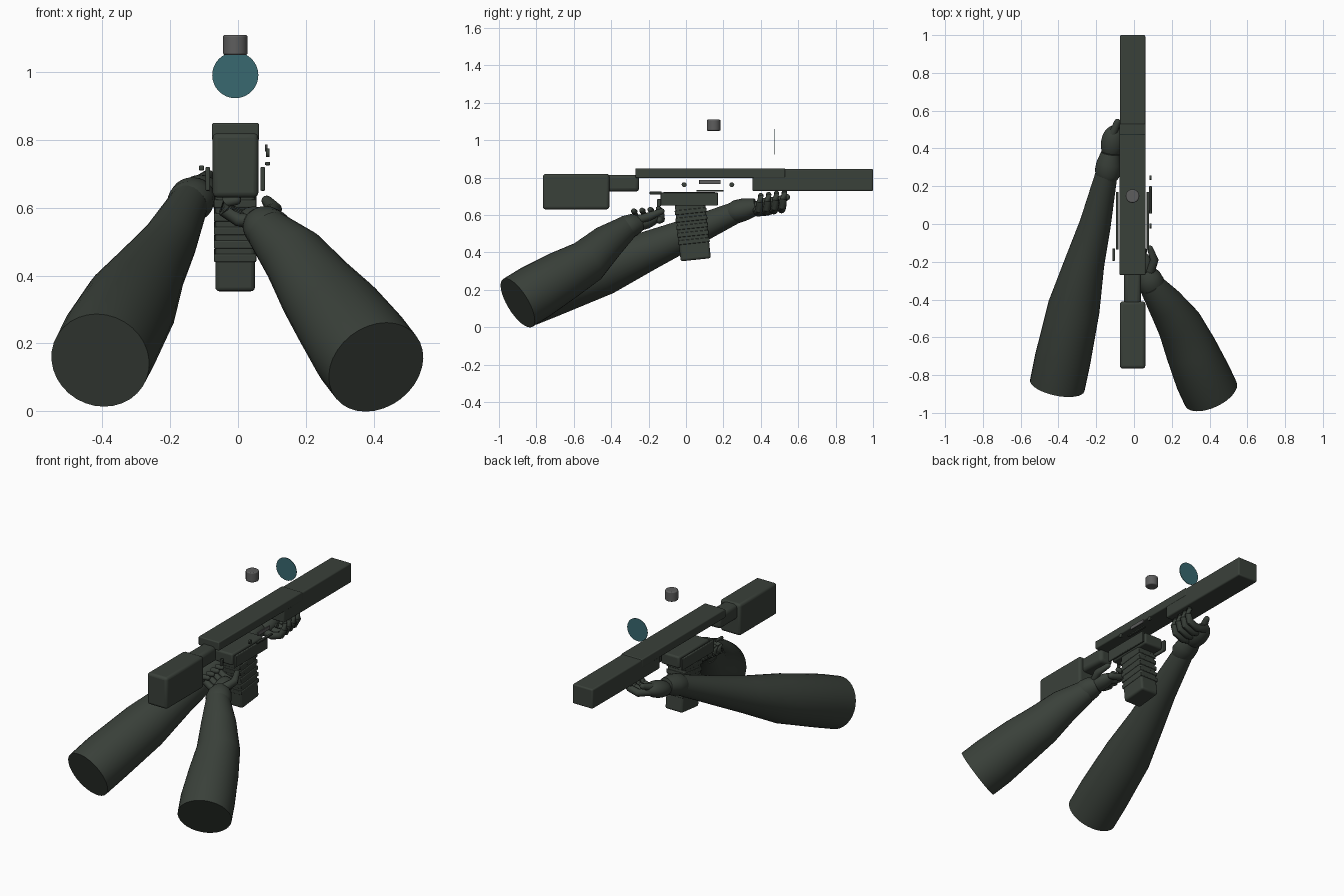
import bpy, bmesh, math
from mathutils import Vector, Matrix

if "Cube" in bpy.data.objects:
    bpy.data.objects.remove(bpy.data.objects["Cube"], do_unlink=True)


def material(name, rgb):
    m = bpy.data.materials.new(name)
    m.use_nodes = True
    m.diffuse_color = (*rgb, 1)
    m.node_tree.nodes["Principled BSDF"].inputs["Base Color"].default_value = (*rgb, 1)
    return m


DARK = material("dark olive grey", (0.042, 0.052, 0.042))
GREY = material("metal grey", (0.11, 0.11, 0.11))
TEAL = material("lens teal", (0.04, 0.14, 0.16))
CX = -0.008  # centre line of the weapon


def finish(name, bm, mat, bevel=0):
    bmesh.ops.recalc_face_normals(bm, faces=bm.faces)
    mesh = bpy.data.meshes.new(name)
    bm.to_mesh(mesh)
    bm.free()
    ob = bpy.data.objects.new(name, mesh)
    bpy.context.collection.objects.link(ob)
    mesh.materials.append(mat)
    if bevel:
        mod = ob.modifiers.new("bevel", "BEVEL")
        mod.width, mod.segments = bevel, 3
    bpy.ops.object.select_all(action="DESELECT")
    ob.select_set(True)
    bpy.context.view_layer.objects.active = ob
    bpy.ops.object.shade_smooth_by_angle(angle=math.radians(40))
    return ob


def box(name, x, y, z, mat=DARK, bevel=0.01, tilt=0):
    """Box from (min, max) pairs, optionally tilted about x."""
    spans = (x, y, z)
    bm = bmesh.new()
    bmesh.ops.create_cube(bm, size=1)
    bmesh.ops.scale(bm, verts=bm.verts, vec=[b - a for a, b in spans])
    ob = finish(name, bm, mat, bevel)
    ob.location = [(a + b) / 2 for a, b in spans]
    ob.rotation_euler.x = tilt
    return ob


def cylinder(name, centre, radius, depth, axis, mat, bevel=0):
    bm = bmesh.new()
    bmesh.ops.create_cone(bm, cap_ends=True, segments=32, radius1=radius, radius2=radius, depth=depth)
    bmesh.ops.rotate(bm, verts=bm.verts, matrix=Vector(axis).to_track_quat("Z", "Y").to_matrix())
    ob = finish(name, bm, mat, bevel)
    ob.location = centre
    return ob


def tube(name, path, sides=24, rounded=False, squash=1):
    """Tapered limb through (x, y, z, radius) points."""
    pts = [(Vector(p[:3]), p[3]) for p in path]
    if rounded:  # hemispherical ends
        for end, nxt in ((0, 1), (-1, -2)):
            c, r = pts[end]
            out = (c - pts[nxt][0]).normalized()
            extra = [(c + out * r * math.sin(a), r * math.cos(a)) for a in (0.5, 1.0, 1.4)]
            pts = extra[::-1] + pts if end == 0 else pts + extra
    bm = bmesh.new()
    rings = []
    for i, (c, r) in enumerate(pts):
        d = pts[min(i + 1, len(pts) - 1)][0] - pts[max(i - 1, 0)][0]
        q = d.to_track_quat("Z", "Y")
        ring = []
        for k in range(sides):
            a = 2 * math.pi * k / sides
            ring.append(bm.verts.new(c + q @ Vector((r * math.cos(a), r * squash * math.sin(a), 0))))
        rings.append(ring)
    for r0, r1 in zip(rings, rings[1:]):
        for k in range(sides):
            n = (k + 1) % sides
            bm.faces.new((r0[k], r0[n], r1[n], r1[k]))
    bm.faces.new(rings[0])
    bm.faces.new(rings[-1])
    return finish(name, bm, DARK)


def palm(name, centre, size, direction):
    bm = bmesh.new()
    bmesh.ops.create_uvsphere(bm, u_segments=20, v_segments=12, radius=1)
    rot = Vector(direction).to_track_quat("Y", "Z").to_matrix().to_4x4()
    bm.transform(Matrix.Translation(centre) @ rot @ Matrix.Diagonal((*size, 1)))
    return finish(name, bm, DARK)


# Stock, tube, top rail and handguard
WIDE = (-0.075, 0.06)
box("stock", WIDE, (-0.765, -0.41), (0.63, 0.82), bevel=0.015)
box("stock_tube", (-0.053, 0.037), (-0.43, -0.25), (0.725, 0.815), bevel=0.02)
box("top_rail", (-0.077, 0.062), (-0.27, 0.53), (0.798, 0.85), bevel=0.006)
box("handguard", WIDE, (0.355, 1.0), (0.728, 0.846), bevel=0.008)

# Magazine well with side plates
box("magazine_well", (-0.07, 0.054), (-0.13, 0.165), (0.652, 0.722))
for side in (-1, 1):
    x = CX + side * 0.081
    box("well_side_plate", (x - 0.007, x + 0.007), (-0.135, 0.17), (0.65, 0.72), bevel=0.004)

# Magazine with raised ribs
TILT = 0.105
box("magazine", (-0.067, 0.05), (-0.045, 0.117), (0.36, 0.67), bevel=0.012, tilt=TILT)
for i in range(5):
    z = 0.46 + i * 0.04
    y = 0.036 - (z - 0.515) * math.tan(TILT)
    box("magazine_rib", (-0.071, 0.054), (y - 0.085, y + 0.085), (z - 0.012, z + 0.012), bevel=0.004, tilt=TILT)

# Small controls on the sides
box("ejection_cover", (0.08, 0.087), (0.07, 0.185), (0.765, 0.787), GREY, 0.002)
box("bolt_strip", (0.08, 0.095), (0.055, 0.2), (0.725, 0.735), bevel=0.003)
box("selector_lever", (-0.115, -0.1), (-0.195, -0.13), (0.71, 0.725), bevel=0.004)
box("trigger", (-0.015, 0.0), (-0.155, -0.135), (0.645, 0.685), bevel=0.004)
for y in (-0.01, 0.245):
    cylinder("receiver_pin", (0.088, y, 0.762), 0.013, 0.01, (1, 0, 0), DARK)

# Sight lens and adjustment knob
cylinder("sight_lens", (CX, 0.475, 0.991), 0.068, 0.003, (0, 1, 0), TEAL)
cylinder("adjustment_knob", (CX, 0.148, 1.08), 0.036, 0.06, (0, 0, 1), GREY, 0.006)

# Sleeves
tube("right_sleeve", [(-0.406, -0.855, 0.15, 0.147), (-0.378, -0.72, 0.205, 0.148),
                      (-0.318, -0.44, 0.31, 0.138), (-0.26, -0.2, 0.41, 0.105),
                      (-0.205, 0.0, 0.495, 0.083), (-0.142, 0.28, 0.62, 0.057)], 32)
tube("left_sleeve", [(0.407, -0.9, 0.13, 0.15), (0.365, -0.81, 0.185, 0.15),
                     (0.3, -0.66, 0.275, 0.137), (0.24, -0.53, 0.35, 0.12),
                     (0.165, -0.42, 0.455, 0.096), (0.09, -0.32, 0.53, 0.067)], 32)

# Glove cuffs
tube("right_cuff", [(-0.148, 0.25, 0.61, 0.06), (-0.14, 0.27, 0.618, 0.069),
                    (-0.133, 0.32, 0.632, 0.066), (-0.125, 0.375, 0.645, 0.05)], squash=0.9)
tube("left_cuff", [(0.1, -0.335, 0.522, 0.066), (0.09, -0.315, 0.535, 0.072),
                   (0.075, -0.28, 0.548, 0.066), (0.06, -0.25, 0.555, 0.05)], squash=0.9)

# Right hand, supporting the handguard
palm("right_palm", (-0.115, 0.43, 0.645), (0.06, 0.095, 0.048), (0.15, 1, 0.25))
for i in range(4):
    y, z = 0.375 + i * 0.042, 0.006 * i
    tube("right_finger", [(-0.11, y, 0.635 + z, 0.022), (-0.04, y + 0.01, 0.613 + z, 0.022),
                          (0.015, y + 0.015, 0.63 + z, 0.021), (0.035, y + 0.02, 0.67 + z, 0.019),
                          (0.03, y + 0.025, 0.703 + z, 0.015)], 12, True)
tube("right_thumb", [(-0.135, 0.43, 0.655, 0.028), (-0.11, 0.48, 0.675, 0.023),
                     (-0.088, 0.54, 0.695, 0.017)], 12, True)

# Left hand, curled below the receiver
palm("left_palm", (0.055, -0.225, 0.56), (0.05, 0.085, 0.038), (-0.3, 1, 0.3))
for i in range(4):
    y, z = -0.275 + i * 0.044, 0.004 * i
    tube("left_finger", [(0.05, y, 0.56 + z, 0.019), (0.0, y + 0.01, 0.565 + z, 0.02),
                         (-0.04, y + 0.01, 0.59 + z, 0.019), (-0.035, y, 0.617 + z, 0.017),
                         (-0.005, y - 0.005, 0.622 + z, 0.014)], 12, True)
tube("left_thumb", [(0.085, -0.25, 0.575, 0.026), (0.108, -0.19, 0.595, 0.022),
                    (0.085, -0.13, 0.62, 0.016)], 12, True)
